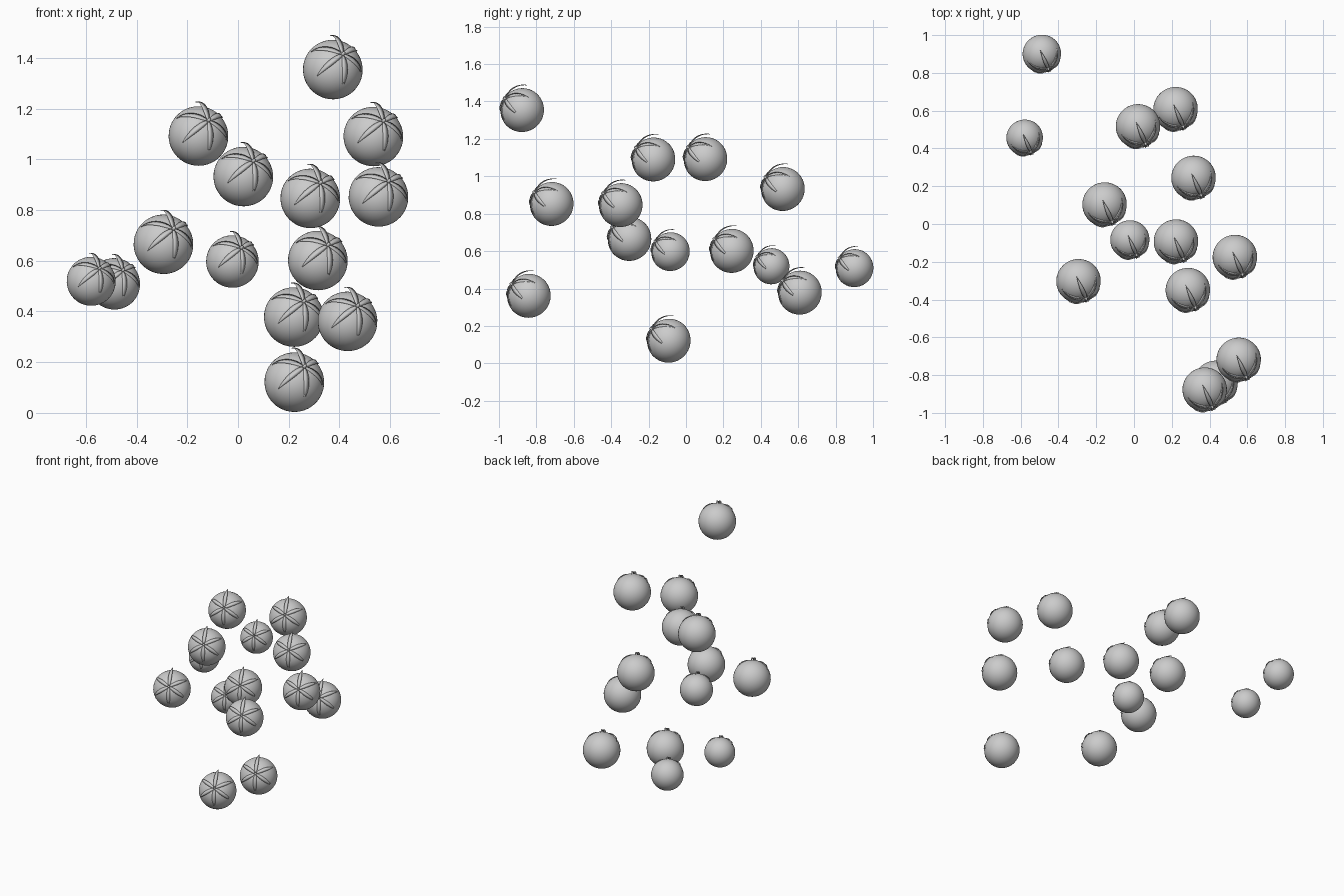
import bpy, bmesh
from math import sin, cos, pi, radians
from mathutils import Matrix, Vector

if "Cube" in bpy.data.objects:
    bpy.data.objects.remove(bpy.data.objects["Cube"])

# centre x, y, z and radius of every tomato
TOMATOES = [
    (.374, -.876, 1.354, .118), (-.156, .104, 1.092, .118), (.534, -.174, 1.09, .118),
    (.021, .518, .932, .118), (.285, -.349, .846, .118), (.554, -.718, .852, .118),
    (-.294, -.302, .665, .118), (-.022, -.083, .597, .104), (.315, .245, .601, .118),
    (-.579, .457, .519, .097), (-.488, .901, .509, .102), (.22, .609, .378, .118),
    (.432, -.84, .361, .118), (.222, -.092, .121, .118)]

# every tomato leans the same way: local z is the stem axis
axis = Vector((.34, -.78, .52)).normalized()
up = (Vector((0, 0, 1)) - axis * axis.z).normalized()
side = axis.cross(up)
ROT = Matrix((up, side, axis)).transposed().to_4x4()


def finish(bm, name):
    bmesh.ops.recalc_face_normals(bm, faces=bm.faces)
    for f in bm.faces:
        f.smooth = True
    me = bpy.data.meshes.new(name)
    bm.to_mesh(me)
    bm.free()
    return me


def fruit_mesh():
    # sphere, slightly flattened, with a shallow dimple at the stem
    bm = bmesh.new()
    bmesh.ops.create_uvsphere(bm, u_segments=40, v_segments=24, radius=1)
    for v in bm.verts:
        r2 = v.co.x ** 2 + v.co.y ** 2
        if v.co.z > 0:
            v.co.z -= .05 * max(0, 1 - r2 / .12) ** 2
        v.co.z *= .98
    return finish(bm, "fruit")


def sepal(bm, az, lift):
    # narrow pointed leaf following the skin, its tip raised by lift
    rings = []
    n = 12
    for i in range(n + 1):
        t = i / n
        ang = radians(2 + 68 * t)
        rad = 1.0 + .03 * sin(pi * t) + lift * t ** 1.3
        half = .035 * (1 - t) + .075 * sin(pi * t ** .8) + .003
        c = Vector((sin(ang), 0, cos(ang) * .98))
        row = []
        for s, h in ((-1, .02), (0, 0), (1, .02), (0, -.022)):
            p = c * (rad + h * sin(pi * t)) if s or not h else c * (rad + h)
            p.y = s * half
            row.append(bm.verts.new(Matrix.Rotation(az, 3, 'Z') @ p))
        rings.append(row)
    for a, b in zip(rings, rings[1:]):
        for k in range(4):
            m = (k + 1) % 4
            bm.faces.new((a[k], a[m], b[m], b[k]))
    bm.faces.new(rings[0])
    bm.faces.new(rings[-1])


def calyx_mesh():
    bm = bmesh.new()
    for k, lift in enumerate((.17, .02, .0, -.03, -.03, .01)):
        sepal(bm, k * pi / 3, lift)
    return finish(bm, "calyx")


def stem_mesh():
    bm = bmesh.new()
    bmesh.ops.create_cone(bm, cap_ends=True, segments=12, radius1=.065, radius2=.05,
                          depth=.2, matrix=Matrix.Translation((0, 0, .99)))
    return finish(bm, "stem")


PARTS = (fruit_mesh(), calyx_mesh(), stem_mesh())

for i, (x, y, z, r) in enumerate(TOMATOES, 1):
    for me in PARTS:
        ob = bpy.data.objects.new(f"tomato_{i}_{me.name}", me)
        bpy.context.collection.objects.link(ob)
        ob.matrix_world = Matrix.Translation((x, y, z)) @ ROT @ Matrix.Scale(r, 4)
